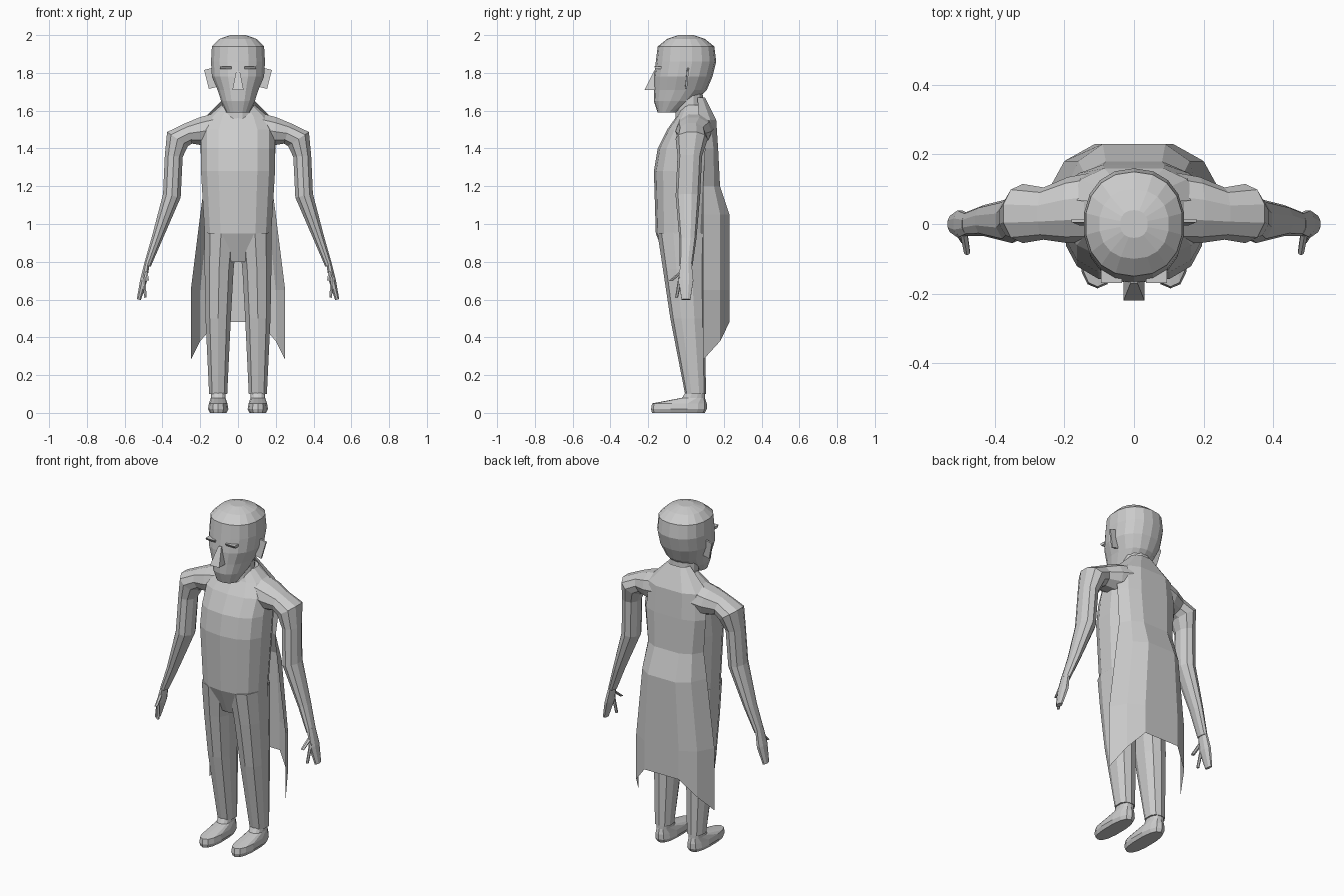
import bpy
import bmesh
from math import sin, cos, pi, copysign
from mathutils import Vector

if "Cube" in bpy.data.objects:
    bpy.data.objects.remove(bpy.data.objects["Cube"])

tone = (0.6, 0.6, 0.6, 1)
grey = bpy.data.materials.new("plain grey")
grey.use_nodes = True
grey.diffuse_color = tone
grey.node_tree.nodes["Principled BSDF"].inputs["Base Color"].default_value = tone


def finish(name, bm):
    """Turn the bmesh into a flat shaded grey object."""
    bmesh.ops.recalc_face_normals(bm, faces=bm.faces)
    mesh = bpy.data.meshes.new(name)
    bm.to_mesh(mesh)
    bm.free()
    mesh.materials.append(grey)
    part = bpy.data.objects.new(name, mesh)
    bpy.context.collection.objects.link(part)


def bridge(bm, upper, lower, closed):
    """Quads between two rows of vertices."""
    for i in range(len(upper) - (not closed)):
        j = (i + 1) % len(upper)
        bm.faces.new((upper[i], upper[j], lower[j], lower[i]))


def loft(name, rings, sides=12, roundness=1.0):
    """Capped skin over rings (centre, half width vector, half depth vector).
    Roundness one gives ovals; zero with four sides gives rectangles."""
    bm = bmesh.new()
    loops = []
    for centre, across, deep in rings:
        loop = []
        for i in range(sides):
            angle = 2 * pi * (i + 0.5) / sides
            c, s = (copysign(abs(f(angle)) ** roundness, f(angle)) for f in (cos, sin))
            loop.append(bm.verts.new(centre + across * c + deep * s))
        loops.append(loop)
    for upper, lower in zip(loops, loops[1:]):
        bridge(bm, upper, lower, closed=True)
    bm.faces.new(loops[0])
    bm.faces.new(loops[-1])
    finish(name, bm)


def levels(rows, x=0):
    """Horizontal rings from rows of (height, half width, front, back)."""
    return [(Vector((x, (front + back) / 2, z)),
             Vector((half, 0, 0)), Vector((0, (back - front) / 2, 0)))
            for z, half, front, back in rows]


def limb(stations, side, depth):
    """Rings square to a path of (x, y, z, radius); depth is a rule on the radius."""
    points = [Vector((side * x, y, z)) for x, y, z, radius in stations]
    rings = []
    for i, station in enumerate(stations):
        radius = station[-1]
        along = points[min(i + 1, len(points) - 1)] - points[max(i - 1, 0)]
        across = Vector((-along.z, 0, along.x)).normalized()
        rings.append((points[i], across * radius, Vector((0, depth(radius), 0))))
    return rings


# Body and neck
loft("torso", levels([
    (0.8, 0.1, -0.1, 0.1), (0.95, 0.18, -0.16, 0.12), (1.28, 0.2, -0.17, 0.14),
    (1.4, 0.2, -0.15, 0.15), (1.5, 0.2, -0.1, 0.15), (1.57, 0.16, -0.05, 0.14),
    (1.63, 0.09, -0.02, 0.11)]), sides=14, roundness=0.8)
loft("neck", levels([(1.55, 0.09, -0.06, 0.1), (1.7, 0.08, -0.05, 0.09)]))

# Head, from the chin to the flattened crown
loft("head", levels([
    (1.59, 0.06, -0.15, -0.05), (1.65, 0.09, -0.17, 0.05), (1.71, 0.11, -0.17, 0.11),
    (1.78, 0.14, -0.17, 0.14), (1.86, 0.145, -0.16, 0.16), (1.94, 0.14, -0.15, 0.15),
    (1.98, 0.1, -0.1, 0.1), (2, 0.04, -0.04, 0.04)]), sides=18, roundness=0.9)
loft("nose", levels([(1.81, 0.01, -0.17, -0.15), (1.71, 0.03, -0.22, -0.15)]),
     sides=4, roundness=0)

# Cape: each row is height, half width, edge depth, back depth
cape_rows = [
    (1.67, 0.07, 0.06, 0.1), (1.55, 0.19, 0.07, 0.16), (1.4, 0.2, 0.1, 0.17),
    (1.2, 0.18, 0.09, 0.18), (1.05, 0.2, 0.09, 0.23), (0.65, 0.25, 0.09, 0.23),
    (0.48, 0.25, 0.09, 0.23)]
# Columns: share of width, pull towards the edge, hem drop
columns = [(1, 1, 0.2), (0.8, 0.35, 0.1), (0.45, 0, 0)]
cape = bmesh.new()
previous = None
for row in cape_rows:
    height, half, edge, back = row
    line = []
    for side, order in ((1, columns), (-1, columns[::-1])):
        for share, pull, drop in order:
            hem = drop if row is cape_rows[-1] else 0
            line.append(cape.verts.new(
                (side * half * share, back + (edge - back) * pull, height - hem)))
    if previous:
        bridge(cape, previous, line, closed=False)
    previous = line
finish("cape", cape)

foot_x = 0.105
for side, label in ((1, "left_"), (-1, "right_")):
    # Shoulder and sleeve down to the wrist
    loft(label + "arm", limb([
        (0.08, 0.05, 1.51, 0.09), (0.19, 0.04, 1.49, 0.08), (0.26, 0.03, 1.48, 0.06),
        (0.32, 0.03, 1.45, 0.07), (0.34, 0.02, 1.36, 0.05), (0.35, 0.01, 1.15, 0.05),
        (0.43, 0.01, 0.92, 0.03), (0.48, 0, 0.78, 0.02)],
        side, depth=lambda radius: radius + 0.015), sides=10)

    # Hand with the thumb and a curled finger reaching forward
    loft(label + "hand", limb([
        (0.48, 0, 0.8, 0.015), (0.5, 0, 0.7, 0.02), (0.525, 0, 0.6, 0.012)],
        side, depth=lambda radius: radius * 2.1), sides=8)
    loft(label + "thumb", limb([
        (0.49, -0.02, 0.75, 0.012), (0.48, -0.08, 0.7, 0.01)],
        side, depth=lambda radius: radius), sides=6)
    loft(label + "finger", limb([
        (0.5, -0.03, 0.72, 0.01), (0.49, -0.05, 0.61, 0.008)],
        side, depth=lambda radius: radius), sides=6)

    # Trouser leg, deeper than wide at the thigh
    loft(label + "leg", limb([
        (0.09, -0.02, 0.95, 0.09), (0.1, -0.01, 0.76, 0.08),
        (foot_x, 0.01, 0.5, 0.07), (foot_x, 0.05, 0.1, 0.05)],
        side, depth=lambda radius: radius * 1.9 - 0.04), sides=10, roundness=0.85)

    # Shoe rising into the ankle
    loft(label + "shoe", levels([
        (0, 0.045, -0.18, 0.1), (0.02, 0.055, -0.185, 0.11), (0.05, 0.05, -0.18, 0.11),
        (0.08, 0.04, -0.02, 0.1), (0.13, 0.04, 0.01, 0.1)], side * foot_x),
        sides=14, roundness=0.8)

    # Thin ear plate leaning outward, and a narrow eyelid
    loft(label + "ear", limb([
        (0.135, 0, 1.72, 0.02), (0.16, 0.01, 1.82, 0.02)],
        side, depth=lambda radius: radius / 4), sides=4, roundness=0)
    loft(label + "eyelid", levels([
        (1.82, 0.03, -0.16, -0.13), (1.835, 0.03, -0.17, -0.13)], side * 0.065),
        sides=4, roundness=0)
